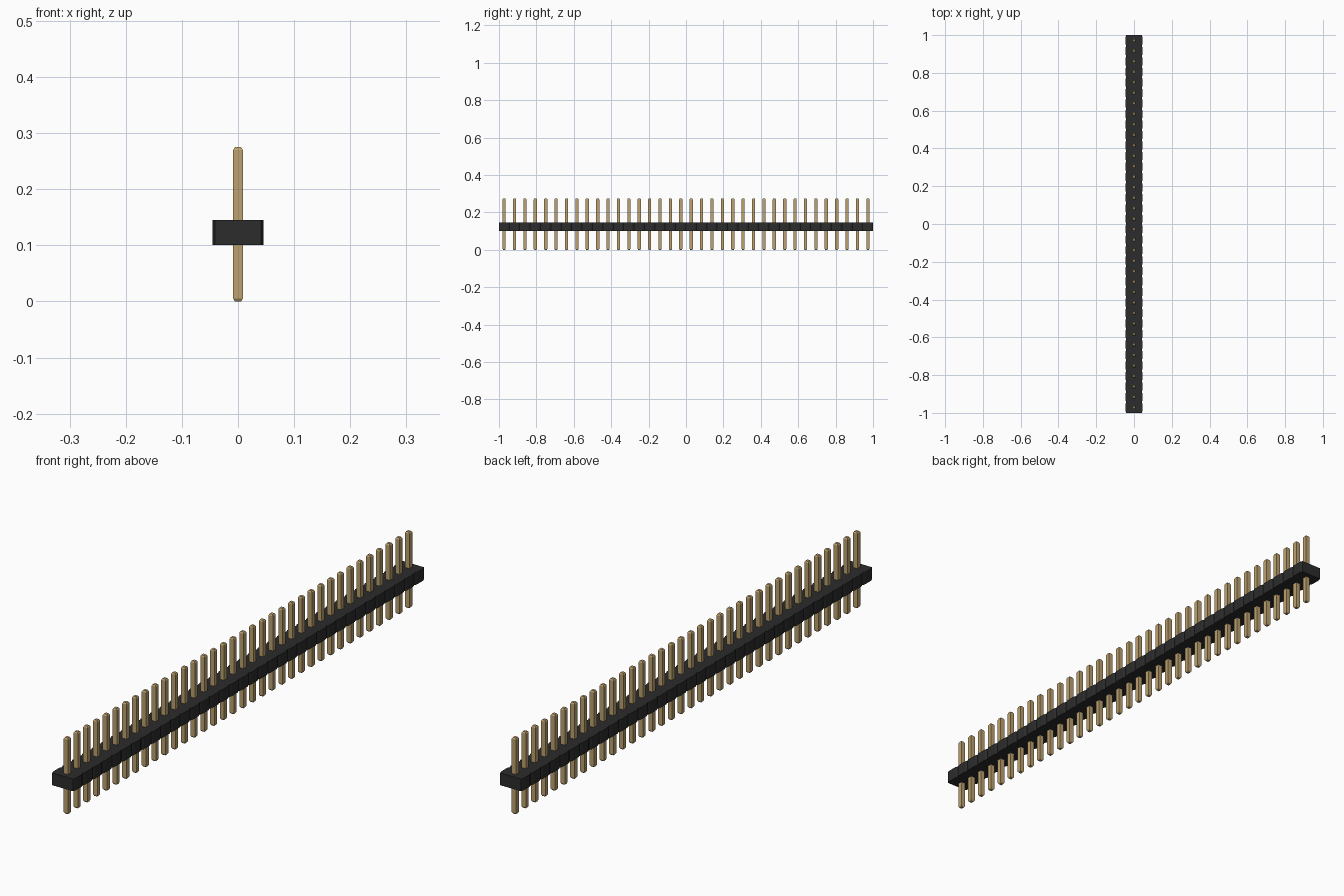
import bpy, bmesh

cube = bpy.data.objects.get("Cube")
if cube:
    bpy.data.objects.remove(cube, do_unlink=True)

PINS = 36
PITCH = 2.0 / PINS
HALF_W = 0.045            # half width of the housing
BASE, TOP = 0.101, 0.145  # housing bottom and top
NOTCH_X, NOTCH_Y = 0.004, 0.010
PIN_HALF, PIN_TOP = 0.0085, 0.275
TIP_HALF, TIP_H = 0.0055, 0.005


def material(name, rgb, rough):
    m = bpy.data.materials.new(name)
    m.use_nodes = True
    m.diffuse_color = (*rgb, 1)
    bsdf = next(n for n in m.node_tree.nodes if n.type == 'BSDF_PRINCIPLED')
    bsdf.inputs["Base Color"].default_value = (*rgb, 1)
    bsdf.inputs["Roughness"].default_value = rough
    return m


def finish(bm, name, mat):
    bmesh.ops.recalc_face_normals(bm, faces=bm.faces)
    mesh = bpy.data.meshes.new(name)
    bm.to_mesh(mesh)
    bm.free()
    mesh.materials.append(mat)
    return mesh


def add_object(name, mesh, location=(0, 0, 0)):
    ob = bpy.data.objects.new(name, mesh)
    ob.location = location
    bpy.context.collection.objects.link(ob)
    return ob


black = material("black plastic", (0.025, 0.025, 0.025), 0.6)
gold = material("gold metal", (0.51, 0.36, 0.16), 0.5)

# Housing: outline with a shallow V notch between neighbouring segments
right_side = [(HALF_W - NOTCH_X, -1.0)]
for i in range(PINS):
    y = -1 + i * PITCH
    right_side += [(HALF_W, y + NOTCH_Y), (HALF_W, y + PITCH - NOTCH_Y),
                   (HALF_W - NOTCH_X, y + PITCH)]
outline = right_side + [(-x, y) for x, y in reversed(right_side)]

bm = bmesh.new()
count = len(right_side)
rings = [[bm.verts.new((x, y, z)) for x, y in outline] for z in (BASE, TOP)]
total = len(outline)
for i in range(total):
    j = (i + 1) % total
    bm.faces.new((rings[0][i], rings[0][j], rings[1][j], rings[1][i]))
# Top and bottom: one six-sided cap per segment
for ring in rings:
    for s in range(PINS):
        a = 3 * s
        right = ring[a:a + 4]
        left = [ring[total - 1 - k] for k in range(a + 3, a - 1, -1)]
        bm.faces.new(right + left)
add_object("housing", finish(bm, "housing", black))

# Pin: square post with tapered ends
bm = bmesh.new()
levels = [(0, TIP_HALF), (TIP_H, PIN_HALF),
          (PIN_TOP - TIP_H, PIN_HALF), (PIN_TOP, TIP_HALF)]
rings = [[bm.verts.new((sx * h, sy * h, z))
          for sx, sy in ((-1, -1), (1, -1), (1, 1), (-1, 1))]
         for z, h in levels]
for low, high in zip(rings, rings[1:]):
    for i in range(4):
        j = (i + 1) % 4
        bm.faces.new((low[i], low[j], high[j], high[i]))
bm.faces.new(rings[0])
bm.faces.new(rings[-1])
pin_mesh = finish(bm, "pin", gold)

for i in range(PINS):
    add_object(f"pin_{i + 1}", pin_mesh, (0, -1 + (i + 0.5) * PITCH, 0))
